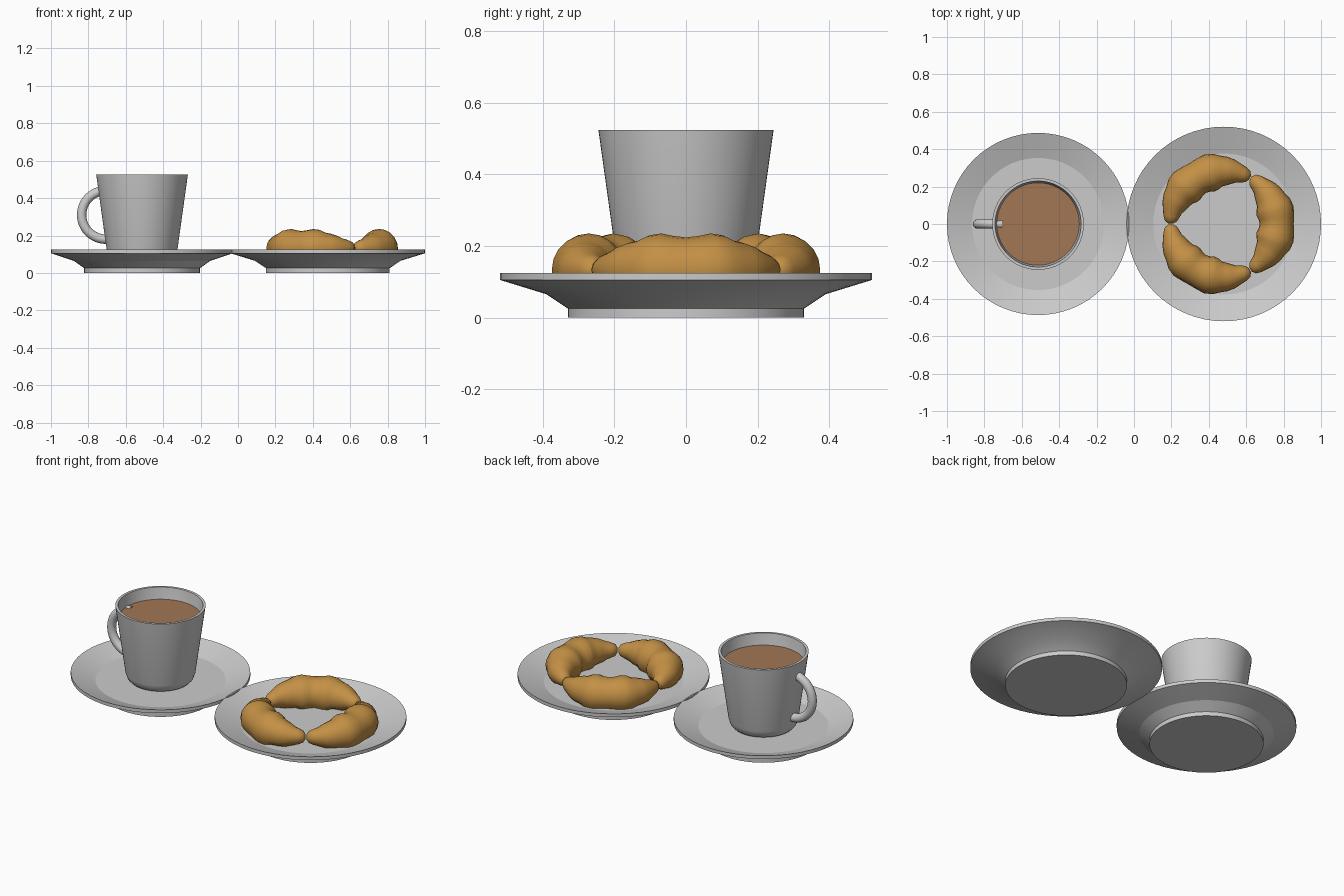
import bpy, bmesh, math
from mathutils import Vector, Matrix

if "Cube" in bpy.data.objects:
    bpy.data.objects.remove(bpy.data.objects["Cube"])


def finish(name, bm, angle, color=None):
    bmesh.ops.remove_doubles(bm, verts=bm.verts, dist=1e-5)
    bmesh.ops.recalc_face_normals(bm, faces=bm.faces)
    me = bpy.data.meshes.new(name)
    bm.to_mesh(me)
    bm.free()
    ob = bpy.data.objects.new(name, me)
    bpy.context.collection.objects.link(ob)
    if color:
        mat = bpy.data.materials.get(name.split("_")[0]) or bpy.data.materials.new(name.split("_")[0])
        mat.diffuse_color = color
        mat.use_nodes = True
        mat.node_tree.nodes["Principled BSDF"].inputs["Base Color"].default_value = mat.diffuse_color
        me.materials.append(mat)
    bpy.ops.object.select_all(action='DESELECT')
    ob.select_set(True)
    bpy.context.view_layer.objects.active = ob
    bpy.ops.object.shade_smooth_by_angle(angle=math.radians(angle))
    return ob


def lathe(name, profile, x, angle, color=None, scale=1.0, steps=64):
    bm = bmesh.new()
    vs = [bm.verts.new((r * scale, 0, z)) for r, z in profile]
    es = [bm.edges.new(p) for p in zip(vs, vs[1:])]
    bmesh.ops.spin(bm, geom=vs + es, axis=(0, 0, 1), cent=(0, 0, 0),
                   angle=math.tau, steps=steps, use_merge=False)
    bmesh.ops.translate(bm, verts=bm.verts, vec=(x, 0, 0))
    return finish(name, bm, angle, color)


def skin(bm, rings):
    for a, b in zip(rings, rings[1:]):
        n = len(a)
        for i in range(n):
            bm.faces.new((a[i], a[(i + 1) % n], b[(i + 1) % n], b[i]))
    bm.faces.new(rings[0])
    bm.faces.new(rings[-1])


CUP_X, PLATE_X = -0.513, 0.48

# Saucer and plate share one profile, scaled by outer radius
dish = [(0, 0), (0.635, 0), (0.635, 0.025), (0.75, 0.065), (1, 0.105),
        (1, 0.125), (0.725, 0.078), (0, 0.078)]
lathe("saucer", dish, CUP_X, 17, scale=0.487)
lathe("plate", dish, PLATE_X, 17, scale=0.52)

# Cup shell and drink surface
cup = [(0, 0.078), (0.145, 0.078), (0.165, 0.085), (0.18, 0.1), (0.19, 0.13),
       (0.245, 0.525), (0.230, 0.525), (0.175, 0.13), (0.155, 0.1), (0, 0.095)]
lathe("cup", cup, CUP_X, 40)
lathe("coffee", [(0, 0.457), (0.221, 0.457)], CUP_X, 30, (0.36, 0.18, 0.09, 1))

# Handle: half ring whose ends run into the cup wall
bm = bmesh.new()
rings = []
for i in range(25):
    a = math.radians(90 + 180 * i / 24)
    out = Vector((math.cos(a), 0, math.sin(a)))
    mid = Vector((-0.706, 0, 0.31)) + out * 0.13
    rings.append([bm.verts.new(mid + out * 0.025 * math.cos(t) + Vector((0, 0.025 * math.sin(t), 0)))
                  for t in (math.tau * k / 16 for k in range(16))])
skin(bm, rings)
finish("cup_handle", bm, 40)

# Croissants: bulging tapered arcs, flattened where they rest on the plate
half = [(0, 0.091), (7, 0.095), (14, 0.102), (21, 0.097), (27, 0.083), (33, 0.077),
        (40, 0.066), (46, 0.052), (52, 0.043), (57, 0.032), (59.5, 0.012)]
sections = [(-a, r) for a, r in half[:0:-1]] + half
for n in range(3):
    bm = bmesh.new()
    rings = []
    for deg, r in sections:
        a = math.radians(deg)
        out = Vector((math.cos(a), math.sin(a), 0))
        ring = []
        for k in range(20):
            t = math.tau * k / 20
            p = out * (0.283 + r * math.cos(t))
            p.z = max(0.076, 0.133 + r * math.sin(t))
            ring.append(bm.verts.new(p))
        rings.append(ring)
    skin(bm, rings)
    bmesh.ops.transform(bm, verts=bm.verts, matrix=Matrix.Translation((PLATE_X, 0, 0))
                        @ Matrix.Rotation(math.radians(120 * n), 4, 'Z'))
    finish(f"croissant_{n + 1}", bm, 50, (0.55, 0.28, 0.06, 1))
